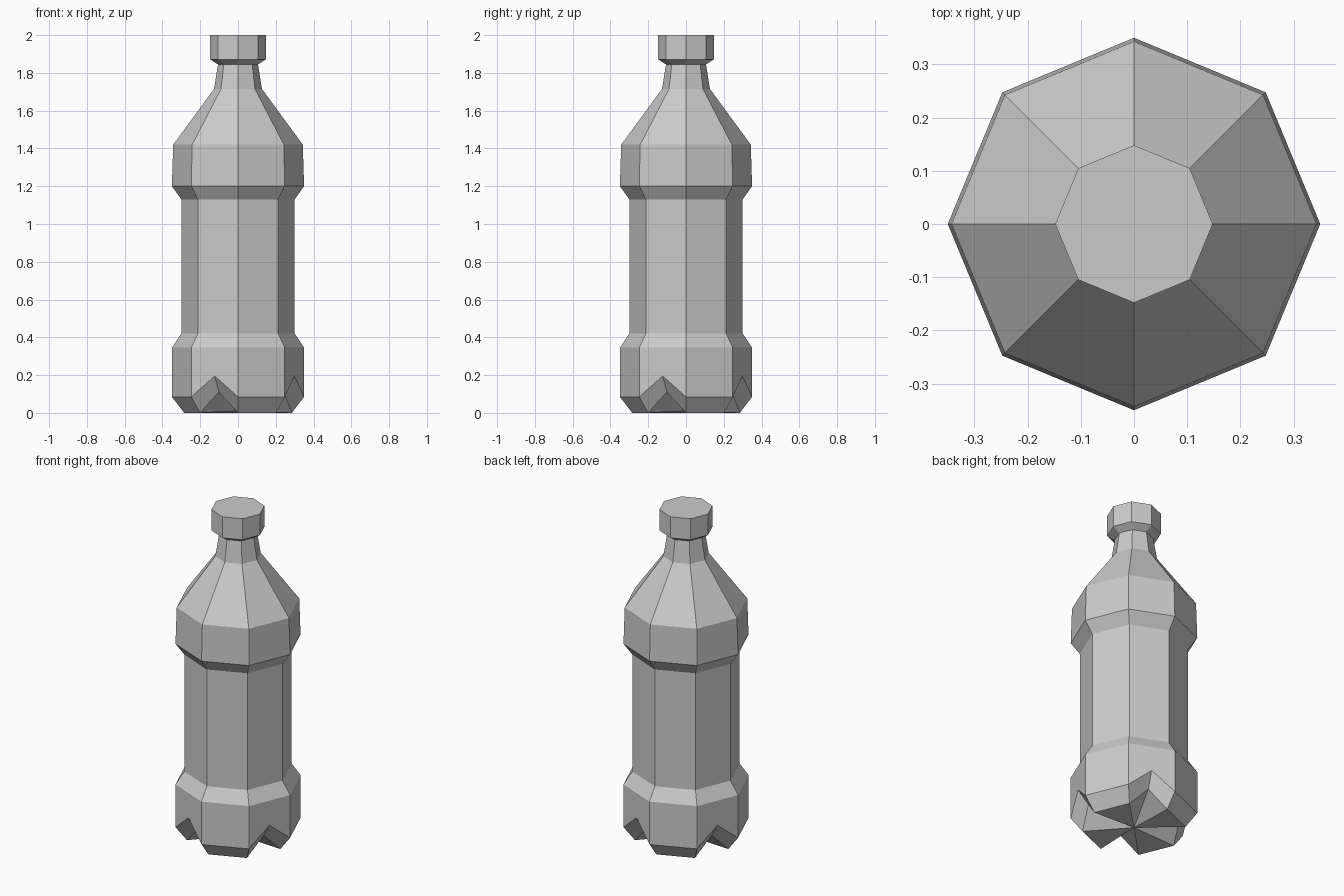
import bpy, bmesh
from math import cos, sin, pi

if "Cube" in bpy.data.objects:
    bpy.data.objects.remove(bpy.data.objects["Cube"], do_unlink=True)

SIDES = 8

grey = bpy.data.materials.new("plain grey")
grey.use_nodes = True
grey.diffuse_color = (0.6, 0.6, 0.6, 1)
grey.node_tree.nodes["Principled BSDF"].inputs["Base Color"].default_value = (0.6, 0.6, 0.6, 1)


def ring(bm, radius, z):
    """One octagonal ring with corners on the axes."""
    return [bm.verts.new((radius * cos(2 * pi * i / SIDES),
                          radius * sin(2 * pi * i / SIDES), z)) for i in range(SIDES)]


def lathe(bm, profile):
    """Rings joined by flat quads, listed bottom to top."""
    rings = [ring(bm, r, z) for r, z in profile]
    for low, high in zip(rings, rings[1:]):
        for i in range(SIDES):
            j = (i + 1) % SIDES
            bm.faces.new((low[i], low[j], high[j], high[i]))
    return rings


def midpoint(bm, a, b, z):
    co = (a.co + b.co) / 2
    co.z = z
    return bm.verts.new(co)


def finish(bm, name):
    bmesh.ops.recalc_face_normals(bm, faces=bm.faces)
    mesh = bpy.data.meshes.new(name)
    bm.to_mesh(mesh)
    bm.free()
    mesh.materials.append(grey)
    obj = bpy.data.objects.new(name, mesh)
    bpy.context.collection.objects.link(obj)


# Bottle: waist, shoulder and neck
bm = bmesh.new()
rings = lathe(bm, [(0.35, 0.345), (0.30, 0.42), (0.30, 1.13), (0.35, 1.2),
                   (0.343, 1.42), (0.127, 1.715), (0.106, 1.845)])

# Base: every second side has a folded notch between the feet
top = rings[0]
rim = ring(bm, 0.35, 0.085)
foot = ring(bm, 0.285, 0)
centre = bm.verts.new((0, 0, 0.01))
for i in range(SIDES):
    j = (i + 1) % SIDES
    if i % 2:
        peak = midpoint(bm, rim[i], rim[j], 0.195)
        fold = midpoint(bm, foot[i], foot[j], 0.11)
        bm.faces.new((top[i], rim[i], peak, rim[j], top[j]))
        for k in (i, j):
            bm.faces.new((rim[k], foot[k], fold, peak))
            bm.faces.new((foot[k], centre, fold))
    else:
        bm.faces.new((top[i], rim[i], rim[j], top[j]))
        bm.faces.new((rim[i], foot[i], foot[j], rim[j]))
        bm.faces.new((foot[i], centre, foot[j]))
finish(bm, "bottle")

# Cap: bevelled below, flat on top
bm = bmesh.new()
rings = lathe(bm, [(0.106, 1.845), (0.148, 1.872), (0.148, 2.0)])
bm.faces.new(rings[-1])
bm.faces.new(rings[0])
finish(bm, "cap")
